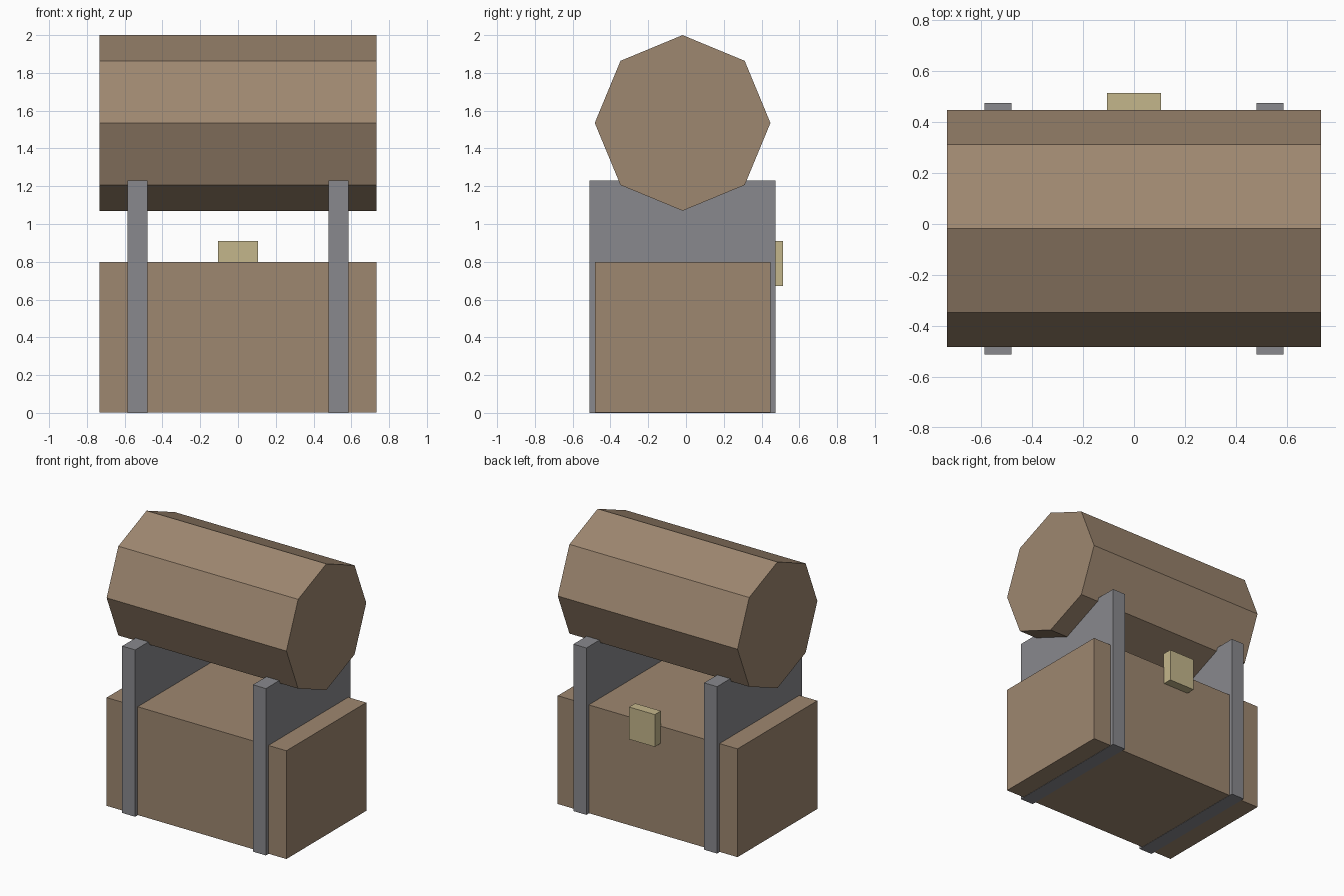
import bpy, math

if "Cube" in bpy.data.objects:
    bpy.data.objects.remove(bpy.data.objects["Cube"])


def material(name, rgb):
    m = bpy.data.materials.new(name)
    lin = [(c / 255 / 12.92) if c < 11 else ((c / 255 + 0.055) / 1.055) ** 2.4 for c in rgb]
    m.diffuse_color = (*lin, 1)
    m.use_nodes = True
    m.node_tree.nodes["Principled BSDF"].inputs["Base Color"].default_value = m.diffuse_color
    return m


wood = material("brown wood", (158, 135, 112))
iron = material("grey iron", (137, 137, 141))
brass = material("dull brass", (196, 182, 139))


def box(name, lo, hi, mat):
    bpy.ops.mesh.primitive_cube_add(size=1, location=[(a + b) / 2 for a, b in zip(lo, hi)])
    ob = bpy.context.object
    ob.name = name
    ob.scale = [b - a for a, b in zip(lo, hi)]
    bpy.ops.object.transform_apply(location=False, rotation=False, scale=True)
    ob.data.materials.append(mat)
    return ob


# Chest body, a hair above the straps that wrap underneath it
box("chest_body", (-0.733, -0.483, 0.002), (0.733, 0.447, 0.8), wood)

# Raised eight-sided lid, lying along x with corners front, back, top and bottom
bpy.ops.mesh.primitive_cylinder_add(vertices=8, radius=0.465, depth=1.466,
                                    location=(0, -0.018, 1.535),
                                    rotation=(0, math.pi / 2, 0))
lid = bpy.context.object
lid.name = "chest_lid"
lid.data.materials.append(wood)

# Straps
for side, x in (("left", -0.533), ("right", 0.533)):
    box("strap_" + side, (x - 0.053, -0.512, 0), (x + 0.053, 0.475, 1.23), iron)

# Latch
box("latch", (-0.105, 0.442, 0.672), (0.105, 0.513, 0.91), brass)
